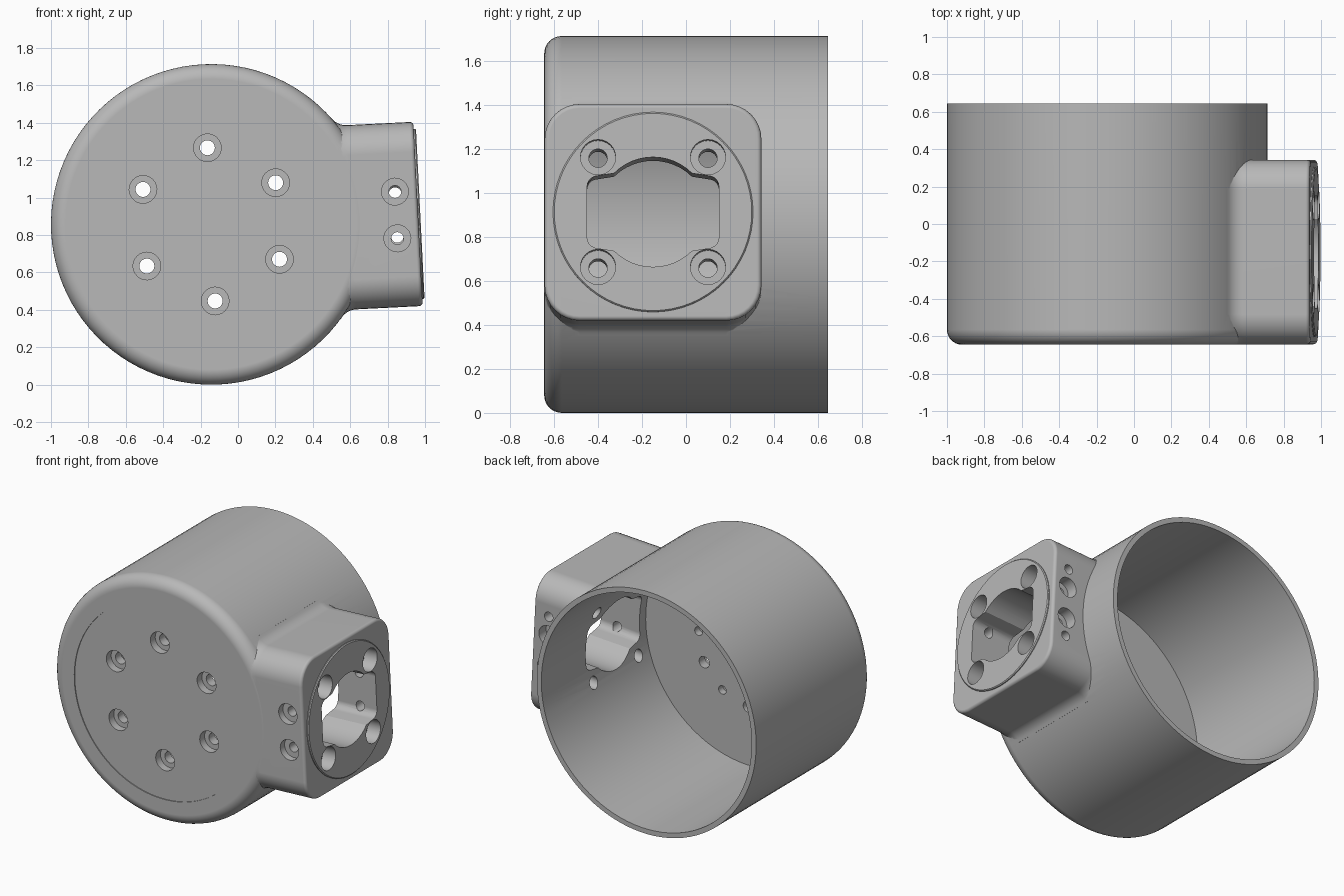
import bpy, bmesh, math
from mathutils import Matrix, Vector

if "Cube" in bpy.data.objects:
    bpy.data.objects.remove(bpy.data.objects["Cube"], do_unlink=True)

grey = bpy.data.materials.new("plain grey")
grey.use_nodes = True
grey.diffuse_color = (0.48, 0.48, 0.48, 1)
grey.node_tree.nodes["Principled BSDF"].inputs["Base Color"].default_value = (0.48, 0.48, 0.48, 1)

R, BORE = 0.857, 0.822          # cup radii
FRONT, BACK, FLOOR = -0.645, 0.645, -0.52
ARM_Y, ARM_HALF, ARM_END = -0.15, 0.493, 1.107


def make(name, bm):
    bmesh.ops.recalc_face_normals(bm, faces=bm.faces)
    mesh = bpy.data.meshes.new(name)
    bm.to_mesh(mesh)
    bm.free()
    mesh.materials.append(grey)
    obj = bpy.data.objects.new(name, mesh)
    bpy.context.collection.objects.link(obj)
    return obj


def loft(name, rings):
    """Skin matching closed rings and cap both ends."""
    bm = bmesh.new()
    loops = [[bm.verts.new(p) for p in ring] for ring in rings]
    n = len(loops[0])
    for a, b in zip(loops, loops[1:]):
        for i in range(n):
            j = (i + 1) % n
            bm.faces.new((a[i], a[j], b[j], b[i]))
    bm.faces.new(loops[0])
    bm.faces.new(loops[-1])
    return make(name, bm)


def turned(name, axis, centre, profile, segs=24):
    """Round solid along x or y; profile holds (radius, position on axis)."""
    rings = []
    for r, t in profile:
        ring = []
        for i in range(segs):
            a = math.tau * i / segs
            c, s = r * math.cos(a), r * math.sin(a)
            ring.append((t, centre[0] + c, centre[1] + s) if axis == "x"
                        else (centre[0] + c, t, centre[1] + s))
        rings.append(ring)
    return loft(name, rings)


def combine(target, tool, mode):
    mod = target.modifiers.new(mode, "BOOLEAN")
    mod.operation, mod.solver, mod.object = mode, "EXACT", tool
    deps = bpy.context.evaluated_depsgraph_get()
    deps.update()
    result = bpy.data.meshes.new_from_object(target.evaluated_get(deps))
    target.modifiers.clear()
    target.data = result
    bpy.data.objects.remove(tool, do_unlink=True)


def screw_hole(axis, centre, face, end, r, big, depth):
    """Stepped hole starting just outside a face and running to end."""
    d = 1 if end > face else -1
    return turned("hole_cutter", axis, centre, [
        (big, face - d * 0.03), (big, face + d * depth),
        (r, face + d * depth), (r, end)])


# Cup body with a rounded front edge
F = 0.08
edge = [(R - F + F * math.sin(k * math.pi / 16), FRONT + F - F * math.cos(k * math.pi / 16))
        for k in range(9)]
body = turned("cup_with_side_mount", "y", (0, 0), edge + [(R, BACK)], 96)


# Side arm, flared where it blends into the cup
def arm_section(u, half_z, inset=0.0):
    hy, hz, r = ARM_HALF - inset, half_z - inset, 0.16 - inset
    ring = []
    for q, (sy, sz) in enumerate([(1, 1), (-1, 1), (-1, -1), (1, -1)]):
        for k in range(9):
            a = (q + k / 8) * math.pi / 2
            ring.append((u, ARM_Y + sy * (hy - r) + r * math.cos(a),
                         sz * (hz - r) + r * math.sin(a)))
    return ring


fillet = 0.1
fc = math.sqrt((R + fillet) ** 2 - (ARM_HALF + fillet) ** 2)
sections = [arm_section(0.56, ARM_HALF)]
for k in range(8):
    u = fc - 0.085 * (1 - k / 7)
    sections.append(arm_section(u, ARM_HALF + fillet - math.sqrt(fillet ** 2 - (fc - u) ** 2)))
for k in range(5):
    a = k * math.pi / 8
    sections.append(arm_section(ARM_END - 0.02 * (1 - math.sin(a)), ARM_HALF,
                                0.02 * (1 - math.cos(a))))
combine(body, loft("arm", sections), "UNION")

# Raised round pad on the arm end
combine(body, turned("pad", "x", (ARM_Y, 0),
                     [(0.455, 1.0), (0.455, ARM_END + 0.006), (0.449, ARM_END + 0.012)], 64), "UNION")

# Hollow interior and shallow front disc
combine(body, turned("bore_cutter", "y", (0, 0), [(BORE, FLOOR), (BORE, 1)], 96), "DIFFERENCE")
combine(body, turned("disc_cutter", "y", (0, 0), [(0.685, -1), (0.685, FRONT + 0.006)], 96), "DIFFERENCE")

# Window through the arm: a rounded slot with a round bulge
outline = []
W, H, B, C = 0.3, 0.165, 0.25, 0.05
for q, (sy, sz) in enumerate([(1, 1), (-1, 1), (-1, -1), (1, -1)]):
    corner = [(sy * (W - C) + C * math.cos((q + k / 5) * math.pi / 2),
               sz * (H - C) + C * math.sin((q + k / 5) * math.pi / 2)) for k in range(6)]
    outline += corner
    if q in (0, 2):
        a0 = math.asin((H + 0.012) / B)
        for k in range(13):
            a = a0 + (math.pi - 2 * a0) * k / 12 + (math.pi if q == 2 else 0)
            outline.append((B * math.cos(a), B * math.sin(a)))
combine(body, loft("window_cutter", [[(u, ARM_Y + y, z) for y, z in outline]
                                     for u in (0.5, 1.3)]), "DIFFERENCE")

holes = []
# Ring of six screw holes in the front, with blind holes between them inside
for k in range(6):
    a = math.radians(30 + 60 * k)
    holes.append(screw_hole("y", (0.41 * math.cos(a), 0.41 * math.sin(a)),
                            FRONT, -0.4, 0.04, 0.074, 0.06))
    a += math.radians(30)
    holes.append(turned("blind_cutter", "y", (0.41 * math.cos(a), 0.41 * math.sin(a)),
                        [(0.03, FLOOR - 0.05), (0.03, -0.4)]))
for s in (-1, 1):
    # Four screw holes in the arm end
    for y in (-0.25, 0.25):
        holes.append(screw_hole("x", (ARM_Y + y, s * 0.25), ARM_END + 0.012, 0.5, 0.042, 0.08, 0.1))
    # Cross screws from the front and back of the arm
    holes.append(screw_hole("y", (0.99, s * 0.125), FRONT, -0.4, 0.033, 0.072, 0.05))
    back = ARM_Y + ARM_HALF
    holes.append(screw_hole("y", (0.99, s * 0.115), back, 0.1, 0.033, 0.07, 0.08))
    holes.append(turned("pin_cutter", "y", (0.99, s * 0.25), [(0.033, 0.24), (0.033, back + 0.05)]))
for hole in holes:
    combine(body, hole, "DIFFERENCE")

# Turn the whole part slightly and set it on the ground
body.data.transform(Matrix.Translation(Vector((-0.143, 0, R)))
                    @ Matrix.Rotation(math.radians(-2.9), 4, "Y"))
bpy.ops.object.select_all(action="DESELECT")
body.select_set(True)
bpy.context.view_layer.objects.active = body
bpy.ops.object.shade_smooth_by_angle(angle=math.radians(30))
weighted = body.modifiers.new("clean_shading", "WEIGHTED_NORMAL")
weighted.keep_sharp = True
